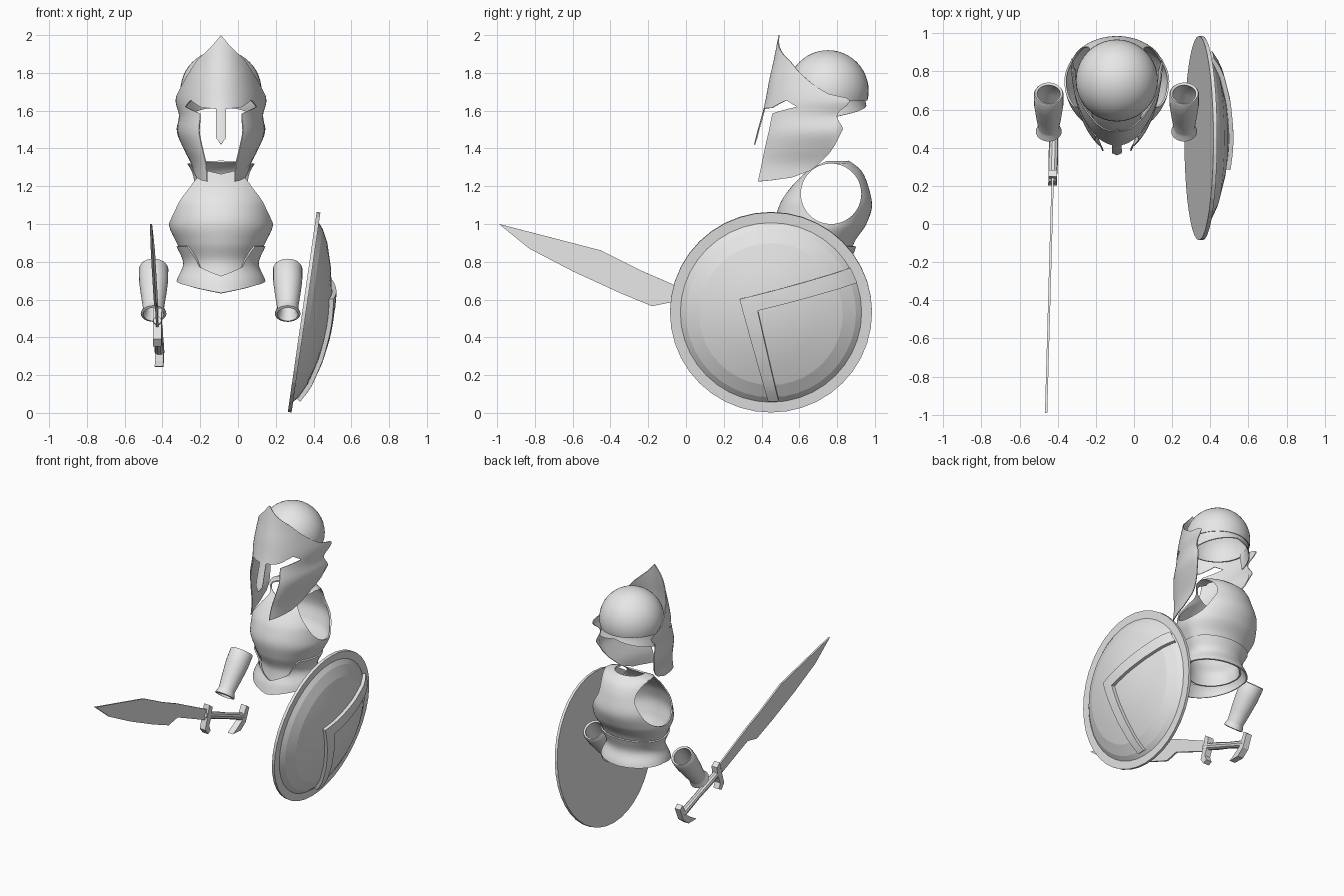
import bpy, bmesh, math
from mathutils import Vector

if "Cube" in bpy.data.objects:
    bpy.data.objects.remove(bpy.data.objects["Cube"])

STEEL = bpy.data.materials.new("light_grey")
STEEL.use_nodes = True
STEEL.diffuse_color = (0.8, 0.8, 0.8, 1)
STEEL.node_tree.nodes["Principled BSDF"].inputs["Base Color"].default_value = (0.8, 0.8, 0.8, 1)
BODY_X = -0.09


def make(name, bm, loc=(0, 0, 0), rot=(0, 0, 0), mirror=False, thick=0, offset=-1,
         cutter=None, angle=35, recalc=False):
    """Turn a bmesh into a finished object, with its modifiers applied."""
    bmesh.ops.remove_doubles(bm, verts=bm.verts, dist=1e-5)
    if recalc:
        bmesh.ops.recalc_face_normals(bm, faces=bm.faces)
    me = bpy.data.meshes.new(name)
    bm.to_mesh(me)
    bm.free()
    me.materials.append(STEEL)
    ob = bpy.data.objects.new(name, me)
    bpy.context.collection.objects.link(ob)
    ob.location, ob.rotation_euler = loc, rot
    if mirror:
        ob.modifiers.new("mirror", "MIRROR").use_clip = True
    if thick:
        m = ob.modifiers.new("thickness", "SOLIDIFY")
        m.thickness, m.offset = thick, offset
    if cutter:
        m = ob.modifiers.new("cut", "BOOLEAN")
        m.operation, m.object, m.solver = "DIFFERENCE", cutter, "EXACT"
    bpy.ops.object.select_all(action="DESELECT")
    ob.select_set(True)
    bpy.context.view_layer.objects.active = ob
    bpy.context.view_layer.update()
    bpy.ops.object.convert(target="MESH")
    if angle:
        bpy.ops.object.shade_smooth_by_angle(angle=math.radians(angle))
    return ob


def lerp_keys(keys, t):
    """Straight interpolation through (t, value) keys."""
    for (a, va), (b, vb) in zip(keys, keys[1:]):
        if t <= b:
            return va + (vb - va) * max(0, t - a) / (b - a)
    return keys[-1][1]


def smooth_row(table, z):
    """Overshoot-free cubic interpolation through the rows of a table."""
    z = min(max(z, table[0][0]), table[-1][0])
    k = next(i for i in range(len(table) - 1) if z <= table[i + 1][0])

    def slope(i, c):
        if i == 0 or i == len(table) - 1:
            j = min(i, len(table) - 2)
            return (table[j + 1][c] - table[j][c]) / (table[j + 1][0] - table[j][0])
        s0, s1 = [(table[j + 1][c] - table[j][c]) / (table[j + 1][0] - table[j][0]) for j in (i - 1, i)]
        return 2 * s0 * s1 / (s0 + s1) if s0 * s1 > 0 else 0
    h = table[k + 1][0] - table[k][0]
    t = (z - table[k][0]) / h
    return [(2*t**3 - 3*t*t + 1) * table[k][c] + (t**3 - 2*t*t + t) * h * slope(k, c)
            + (3*t*t - 2*t**3) * table[k + 1][c] + (t**3 - t*t) * h * slope(k + 1, c)
            for c in range(1, 5)]


def strip(bm, table, angles, bottom, top, rows):
    """Half shell: rows of (z, half width, front y, centre y, back y), trimmed by angle."""
    grid = []
    for a in angles:
        zb, zt, th = lerp_keys(bottom, a), lerp_keys(top, a), math.radians(a)
        col = []
        for j in range(rows + 1):
            z = zb + (zt - zb) * j / rows
            w, yf, yc, yb = smooth_row(table, z)
            reach = yc - yf if a < 90 else yb - yc
            x = 0 if a in (0, 180) else w * math.sin(th)
            col.append(bm.verts.new((x, yc - reach * math.cos(th), z)))
        grid.append(col)
    for p, q in zip(grid, grid[1:]):
        for j in range(rows):
            bm.faces.new((p[j], q[j], q[j + 1], p[j + 1]))


# Helmet mask: brow, nose guard and cheek plates
mask = [(1.22, .15, .31, .83, .97), (1.3, .158, .33, .83, .97), (1.4, .2, .355, .82, .97),
        (1.5, .235, .38, .83, .97), (1.57, .222, .4, .8, .97), (1.65, .24, .42, .85, .97),
        (1.76, .22, .44, .83, .97), (1.87, .2, .465, .83, .97), (2, .19, .49, .83, .97)]
angles = [0, 3, 6.5] + list(range(10, 99, 4))
rim = [(0, 2), (15, 1.94), (28, 1.9), (40, 1.865), (62, 1.76), (77, 1.69), (98, 1.655)]
brow = [(0, 1.61), (26, 1.615), (42, 1.655), (54, 1.62), (90, 1.6), (98, 1.645)]
lid = [(30, 1.585), (54, 1.62), (90, 1.6)]
jaw = [(30, 1.225), (42, 1.23), (58, 1.245), (71, 1.285), (82, 1.37), (87, 1.43), (90, 1.5)]
bm = bmesh.new()
strip(bm, mask, angles, brow, rim, 10)
strip(bm, mask, angles[:3], [(0, 1.42), (6.5, 1.455)], brow, 6)
strip(bm, mask, [a for a in angles if 30 <= a <= 90], jaw, lid, 12)
make("helmet_mask", bm, (BODY_X, 0, 0), mirror=True, thick=.006)

# Helmet dome, open underneath, with a flared neck guard
bm = bmesh.new()
bmesh.ops.create_uvsphere(bm, u_segments=40, v_segments=24, radius=.215)
bmesh.ops.bisect_plane(bm, geom=bm.verts[:] + bm.edges[:] + bm.faces[:], plane_co=(0, 0, -.05),
                       plane_no=(0, 0, -1), clear_outer=True)
make("helmet_dome", bm, (BODY_X, .752, 1.705), thick=.006)
neck = [(1.55, .215, .53, .75, .985), (1.66, .2, .55, .75, .95), (1.69, .213, .54, .75, .963)]
bm = bmesh.new()
strip(bm, neck, range(90, 181, 5), [(90, 1.56), (180, 1.63)], [(90, 1.685), (180, 1.685)], 8)
make("neck_guard", bm, (BODY_X, 0, 0), mirror=True, thick=.006)

# Breastplate with round arm holes
chest = [(.7, .2, .52, .72, .87), (.79, .185, .53, .72, .86), (.9, .235, .49, .74, .89),
         (1, .275, .47, .75, .955), (1.1, .272, .495, .76, .985), (1.2, .238, .56, .76, .965),
         (1.28, .205, .64, .77, .93), (1.32, .18, .68, .775, .885), (1.336, .09, .72, .78, .86)]
bm = bmesh.new()
bmesh.ops.create_cone(bm, cap_ends=True, segments=48, radius1=.16, radius2=.16, depth=1)
cutter = make("arm_hole_cutter", bm, (BODY_X, .768, 1.16), (0, math.pi / 2, 0))
cutter.hide_render = True
bm = bmesh.new()
strip(bm, chest, range(0, 181, 5), [(0, .71), (180, .75)],
      [(0, 1.265), (30, 1.29), (60, 1.333), (180, 1.335)], 40)
make("breastplate", bm, (BODY_X, 0, 0), mirror=True, thick=.01, cutter=cutter)
bpy.data.objects.remove(cutter)

# Waist guard with a stepped front
waist = [(.63, .245, .46, .72, .92), (.7, .235, .48, .72, .91),
         (.79, .2, .515, .72, .875), (.88, .235, .475, .735, .9)]
bm = bmesh.new()
strip(bm, waist, range(0, 181, 5), [(0, .635), (50, .675), (90, .7), (180, .69)],
      [(0, .725), (35, .775), (50, .88), (180, .88)], 10)
make("waist_guard", bm, (BODY_X, 0, 0), mirror=True, thick=.01)


def tube(name, start, end, profile, sides, thick=0, caps=False):
    """Lathe a (fraction, radius) profile along a straight axis."""
    start, end = Vector(start), Vector(end)
    turn = (end - start).to_track_quat("Z", "Y")
    bm = bmesh.new()
    rings = [[bm.verts.new(start.lerp(end, t) + turn @ Vector((
        r * math.cos(k * math.tau / sides), r * math.sin(k * math.tau / sides), 0)))
        for k in range(sides)] for t, r in profile]
    for p, q in zip(rings, rings[1:]):
        for k in range(sides):
            n = (k + 1) % sides
            bm.faces.new((p[k], p[n], q[n], q[k]))
    if caps:
        bm.faces.new(rings[0][::-1])
        bm.faces.new(rings[-1])
    return make(name, bm, thick=thick)


# Forearm guards
bracer = [(0, .073), (.03, .078), (.3, .077), (.6, .067), (.87, .056), (.91, .058), (1, .068)]
for name, x in (("right_forearm_guard", -.447), ("left_forearm_guard", .263)):
    tube(name, (x, .685, .77), (x, .485, .525), bracer, 24, thick=.014)


# Sword: flat blade, grip, hooked guard and hooked pommel
def sword_x(y):
    return -.433 + .028 * y


def plate(name, points, thick):
    bm = bmesh.new()
    bm.faces.new([bm.verts.new((sword_x(y), y, z)) for y, z in points])
    make(name, bm, thick=thick, offset=0, angle=0)


def across_grip(origin, points):
    return [(origin[0] + .92 * s - .39 * t, origin[1] - .39 * s - .92 * t) for s, t in points]


plate("blade", [(-.99, 1), (-.7, .925), (-.45, .86), (-.23, .75), (-.08, .685), (.25, .52),
                (.23, .45), (-.08, .585), (-.18, .565), (-.35, .635), (-.6, .75), (-.83, .87)], .012)
tube("grip", (sword_x(.22), .22, .49), (sword_x(.64), .64, .322),
     [(0, .022), (.3, .026), (.6, .022), (1, .026)], 10, caps=True)
plate("sword_guard", across_grip((.25, .48), [
    (-.03, -.07), (.01, -.06), (.025, 0), (.025, .07), (.055, .1), (.035, .125), (-.01, .1), (-.02, 0)]), .045)
plate("pommel", across_grip((.63, .325), [
    (0, -.08), (.035, -.07), (.035, .03), (0, .09), (-.08, .12), (-.045, .075), (-.01, .02)]), .045)

# Round shield: flat back and rim, faceted dome
SHIELD = dict(loc=(.35, .45, .533), rot=(0, math.radians(8.2), 0))
dome = [(0, .137), (.12, .13), (.25, .108), (.38, .07), (.45, .035), (.48, .01)]
bm = bmesh.new()
rings = []
for r, h in dome[1:] + [(.535, .01), (.535, -.01)]:
    rings.append([bm.verts.new((h, r * math.cos(k * math.tau / 40), r * math.sin(k * math.tau / 40)))
                  for k in range(40)])
for p, q in zip(rings, rings[1:]):
    for k in range(40):
        bm.faces.new((p[k], q[k], q[k - 1], p[k - 1]))
bm.faces.new(rings[-1])
tip = bm.verts.new((dome[0][1], 0, 0))
for k in range(40):
    bm.faces.new((tip, rings[0][k], rings[0][k - 1]))
make("shield", bm, angle=8, recalc=True, **SHIELD)

# Raised angular band lying over the shield dome
outer = [Vector(p) for p in ((.415, .24), (-.165, .09), (-.015, -.465))]
inner = [Vector(p) for p in ((.45, .16), (-.07, .03), (.04, -.463))]
bm = bmesh.new()
columns = []
for i in range(25):
    k, t = min(i // 12, 1), i / 12 - min(i // 12, 1)
    a, b = outer[k].lerp(outer[k + 1], t), inner[k].lerp(inner[k + 1], t)
    points = [a.lerp(b, j / 3) for j in range(4)]
    columns.append([bm.verts.new((lerp_keys(dome, p.length) + .014, p.x, p.y)) for p in points])
for p, q in zip(columns, columns[1:]):
    for j in range(3):
        bm.faces.new((p[j], q[j], q[j + 1], p[j + 1]))
make("shield_band", bm, thick=.024, offset=0, **SHIELD)
